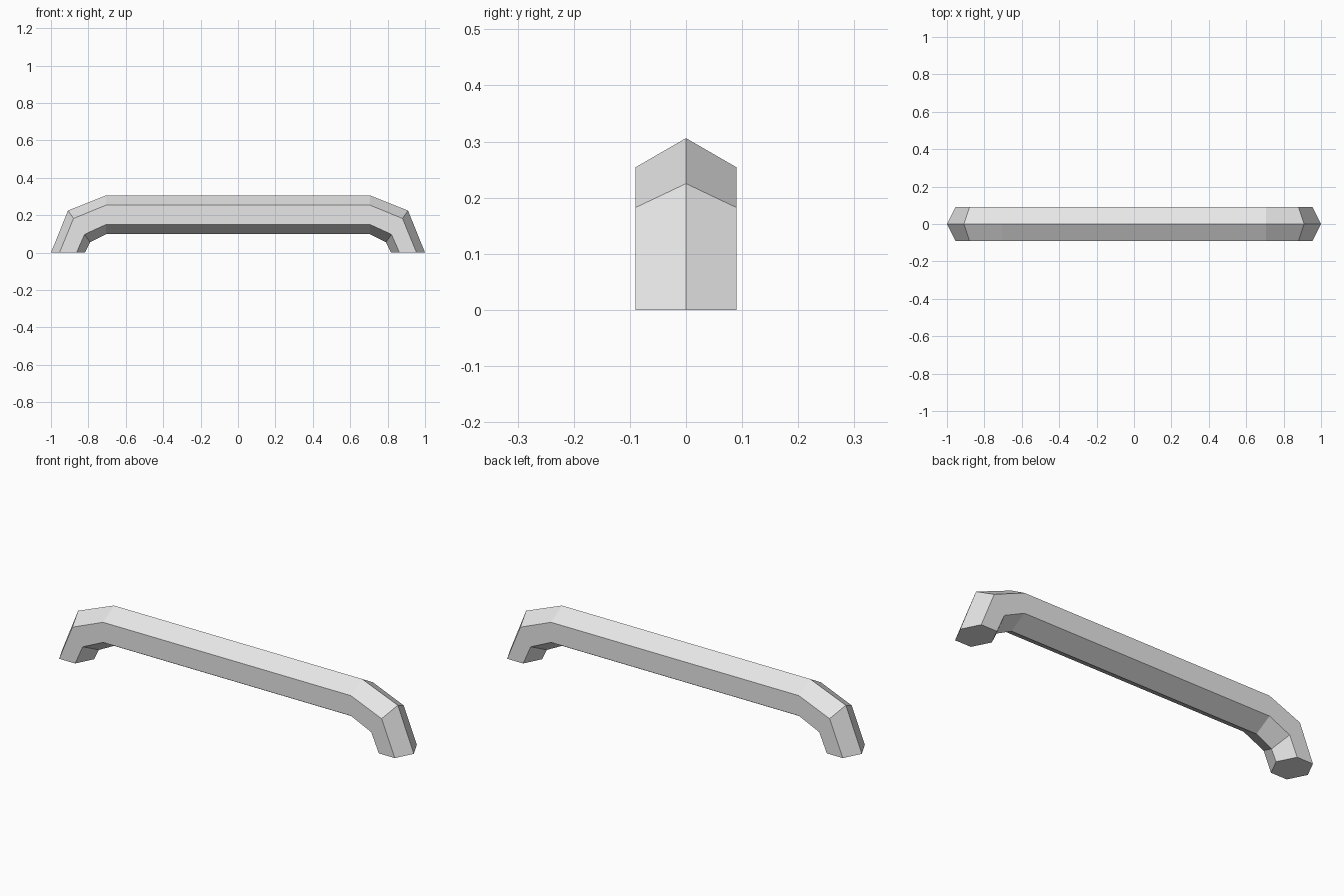
import bpy, bmesh, math

if "Cube" in bpy.data.objects:
    bpy.data.objects.remove(bpy.data.objects["Cube"])

# Single plain colour
grey = bpy.data.materials.new("light_grey")
grey.diffuse_color = (0.8, 0.8, 0.8, 1)
grey.use_nodes = True
grey.node_tree.nodes["Principled BSDF"].inputs["Base Color"].default_value = grey.diffuse_color

RADIUS = 0.1035  # hexagon corner radius; its flats reach y = +-0.09

# Right half of the path: centre x, centre z, outward direction x and z
# (the direction is scaled where the section is cut at a slant)
HALF = [
    (0.909, 0.0, 0.091, 0.0),            # foot, cut level with the ground
    (0.850, 0.140, 0.059, 0.085),        # mitred elbow
    (0.705, 0.2025, 0.0, RADIUS),        # start of the straight grip
]
stations = HALF + [(-x, z, -dx, dz) for x, z, dx, dz in reversed(HALF)]

bm = bmesh.new()
rings = []
for cx, cz, dx, dz in stations:
    ring = []
    for i in range(6):
        a = math.radians(60 * i)
        ring.append(bm.verts.new((cx + dx * math.cos(a),
                                  RADIUS * math.sin(a),
                                  cz + dz * math.cos(a))))
    rings.append(ring)

# Walls between neighbouring sections, then the two foot caps
for a, b in zip(rings, rings[1:]):
    for i in range(6):
        j = (i + 1) % 6
        bm.faces.new((a[i], a[j], b[j], b[i]))
bm.faces.new(rings[0])
bm.faces.new(rings[-1])
bmesh.ops.recalc_face_normals(bm, faces=bm.faces[:])

mesh = bpy.data.meshes.new("handle_bar")
bm.to_mesh(mesh)
bm.free()
mesh.materials.append(grey)
handle = bpy.data.objects.new("handle_bar", mesh)
bpy.context.collection.objects.link(handle)
